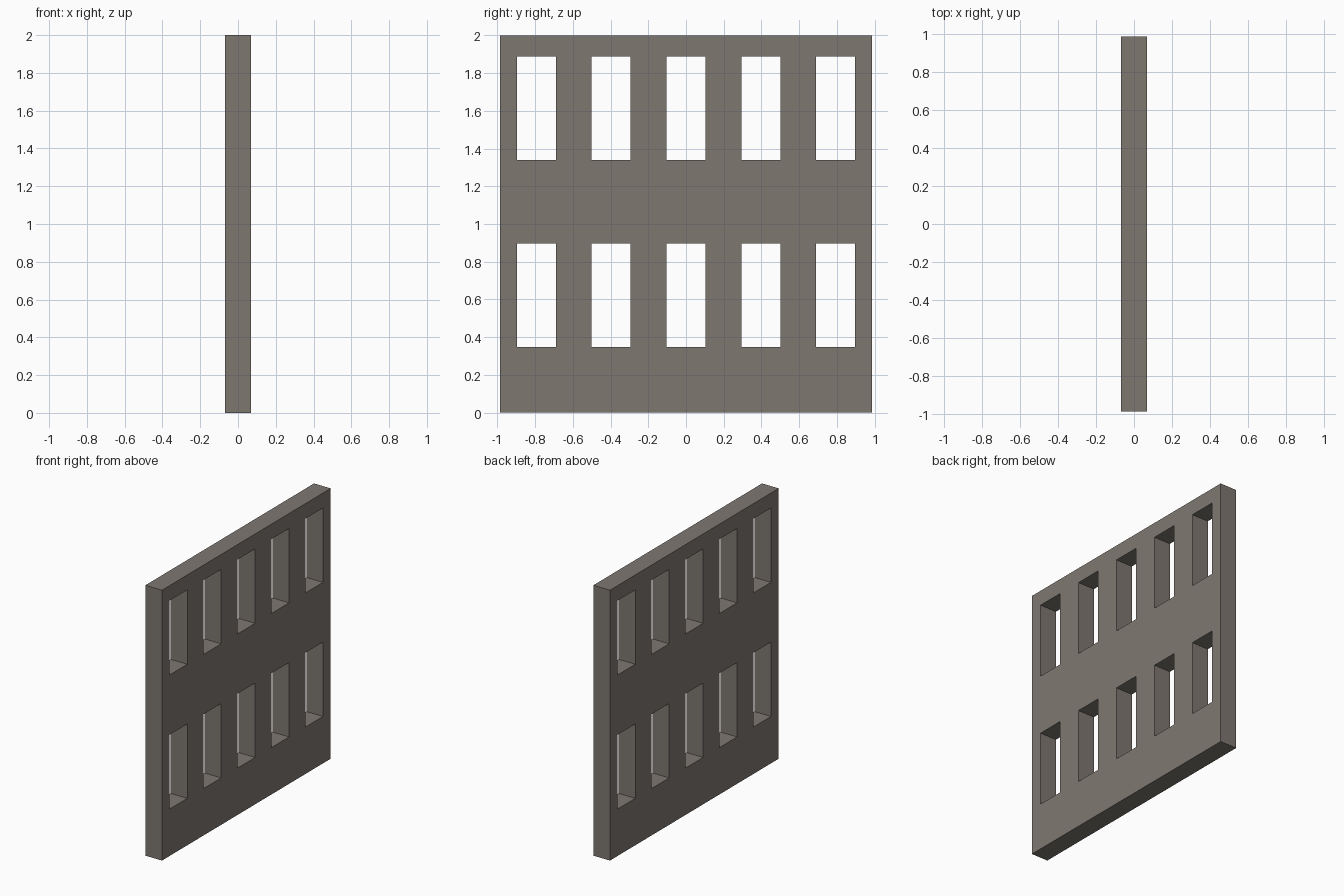
import bpy, bmesh

if "Cube" in bpy.data.objects:
    bpy.data.objects.remove(bpy.data.objects["Cube"])

HALF_T = 0.068                      # half wall thickness
HALF_W = 0.986                      # half wall width
WINDOW_Y = [-0.793, -0.397, 0.0, 0.397, 0.793]
WINDOW_HALF = 0.103
ROWS = [(0.347, 0.897), (1.339, 1.889)]

stone = bpy.data.materials.new("warm grey stone")
stone.diffuse_color = (0.21, 0.187, 0.166, 1)
stone.use_nodes = True
stone.node_tree.nodes["Principled BSDF"].inputs["Base Color"].default_value = stone.diffuse_color

# Grid lines of the wall face: odd cells in both directions are openings
ys = [-HALF_W] + [c + s * WINDOW_HALF for c in WINDOW_Y for s in (-1, 1)] + [HALF_W]
zs = [0.0] + [z for row in ROWS for z in row] + [2.0]

# Wall face with window openings
bm = bmesh.new()
grid = [[bm.verts.new((-HALF_T, y, z)) for z in zs] for y in ys]
for i in range(len(ys) - 1):
    for j in range(len(zs) - 1):
        if i % 2 and j % 2:
            continue
        bm.faces.new((grid[i][j], grid[i][j + 1], grid[i + 1][j + 1], grid[i + 1][j]))

# Thicken into a slab; this also makes the window reveals
geom = bmesh.ops.extrude_face_region(bm, geom=bm.faces[:], use_keep_orig=True)["geom"]
bmesh.ops.translate(bm, vec=(2 * HALF_T, 0, 0),
                    verts=[g for g in geom if isinstance(g, bmesh.types.BMVert)])
bmesh.ops.recalc_face_normals(bm, faces=bm.faces[:])

mesh = bpy.data.meshes.new("window_wall")
bm.to_mesh(mesh)
bm.free()
mesh.materials.append(stone)
wall = bpy.data.objects.new("window_wall", mesh)
bpy.context.collection.objects.link(wall)
